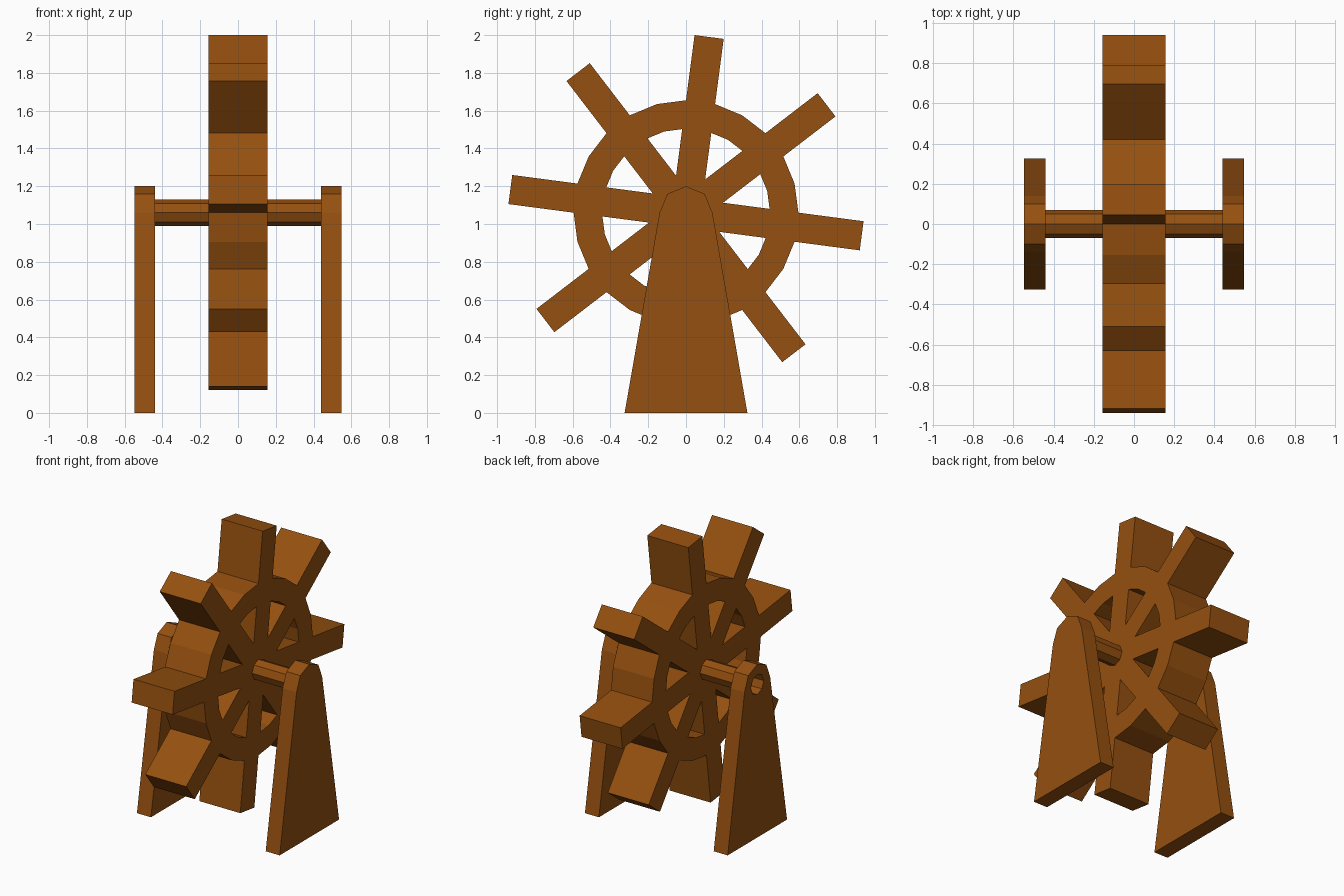
import bpy, bmesh
from math import sin, cos, tan, radians, pi
from mathutils import Matrix

if "Cube" in bpy.data.objects:
    bpy.data.objects.remove(bpy.data.objects["Cube"])

HUB_Z = 1.06
HALF_W = 0.157                  # half thickness of the wheel
R_OUT, R_IN, R_TIP = 0.595, 0.445, 0.938
AXLE_R = 0.07
STAND_IN, STAND_OUT = 0.44, 0.547

wood = bpy.data.materials.new("wood")
wood.diffuse_color = (0.30, 0.08, 0.005, 1)
wood.use_nodes = True
wood.node_tree.nodes["Principled BSDF"].inputs["Base Color"].default_value = wood.diffuse_color


def finish(bm, name):
    bmesh.ops.remove_doubles(bm, verts=bm.verts, dist=1e-4)
    bmesh.ops.recalc_face_normals(bm, faces=bm.faces)
    me = bpy.data.meshes.new(name)
    bm.to_mesh(me)
    bm.free()
    me.materials.append(wood)
    ob = bpy.data.objects.new(name, me)
    bpy.context.collection.objects.link(ob)
    return ob


def slab(bm, pts, x0, x1, open_edges=()):
    """Extrude a (y, z) outline along x, leaving out the listed side walls."""
    a = [bm.verts.new((x0, y, z)) for y, z in pts]
    b = [bm.verts.new((x1, y, z)) for y, z in pts]
    bm.faces.new(a[::-1])
    bm.faces.new(b)
    n = len(pts)
    for i in range(n):
        if i not in open_edges:
            j = (i + 1) % n
            bm.faces.new((a[i], a[j], b[j], b[i]))


def tube(name, x0, x1):
    bm = bmesh.new()
    m = Matrix.Translation(((x0 + x1) / 2, 0, HUB_Z)) @ Matrix.Rotation(pi / 2, 4, 'Y')
    bmesh.ops.create_cone(bm, cap_ends=(name == "hole_cutter"), segments=8,
                          radius1=AXLE_R, radius2=AXLE_R, depth=abs(x1 - x0), matrix=m)
    return finish(bm, name)


# Paddle wheel: spokes as wide as one facet of the 24-sided rim
a1, a2, step = radians(7.5), radians(22.5), radians(45)
h = R_OUT * sin(a1)
r_v = h / tan(a2)
r_o = R_OUT * cos(a1)
f = (h - R_IN * sin(a1)) / (R_IN * (sin(a2) - sin(a1)))
r_i = R_IN * (cos(a1) + f * (cos(a2) - cos(a1)))


def place(r, t, ang):
    return (r * cos(ang) - t * sin(ang), HUB_Z + r * sin(ang) + t * cos(ang))


bm = bmesh.new()
for k in range(8):
    a = radians(37.5) + k * step
    side = [r_v, r_i, r_o, R_TIP]
    spoke = [(0, 0)] + [(r, -h) for r in side] + [(r, h) for r in reversed(side)]
    slab(bm, [place(r, t, a) for r, t in spoke], -HALF_W, HALF_W, (0, 2, 6, 8))
    # Rim piece up to the next spoke
    rim = [place(r_i, h, a), place(r_o, h, a), place(R_OUT, 0, a + a2),
           place(r_o, -h, a + step), place(r_i, -h, a + step), place(R_IN, 0, a + a2)]
    slab(bm, rim, -HALF_W, HALF_W, (0, 3))
finish(bm, "paddle_wheel")

# Two tapered stands with a faceted round top
half = [(0.325, 0), (0.14, HUB_Z), (0.099, HUB_Z + 0.099)]
outline = half + [(0, HUB_Z + 0.14)] + [(-y, z) for y, z in reversed(half)]
stands = {}
for name, s in (("right_stand", 1), ("left_stand", -1)):
    bm = bmesh.new()
    slab(bm, outline, s * STAND_IN, s * STAND_OUT)
    stands[name] = finish(bm, name)

# Axle halves, with the axle hole open through the left stand
tube("axle_right", HALF_W, STAND_IN)
tube("axle_left", -STAND_IN, -HALF_W)
cutter = tube("hole_cutter", -0.7, -0.3)
cutter.hide_render = True
cutter.display_type = 'WIRE'
mod = stands["left_stand"].modifiers.new("axle_hole", 'BOOLEAN')
mod.operation = 'DIFFERENCE'
mod.object = cutter
